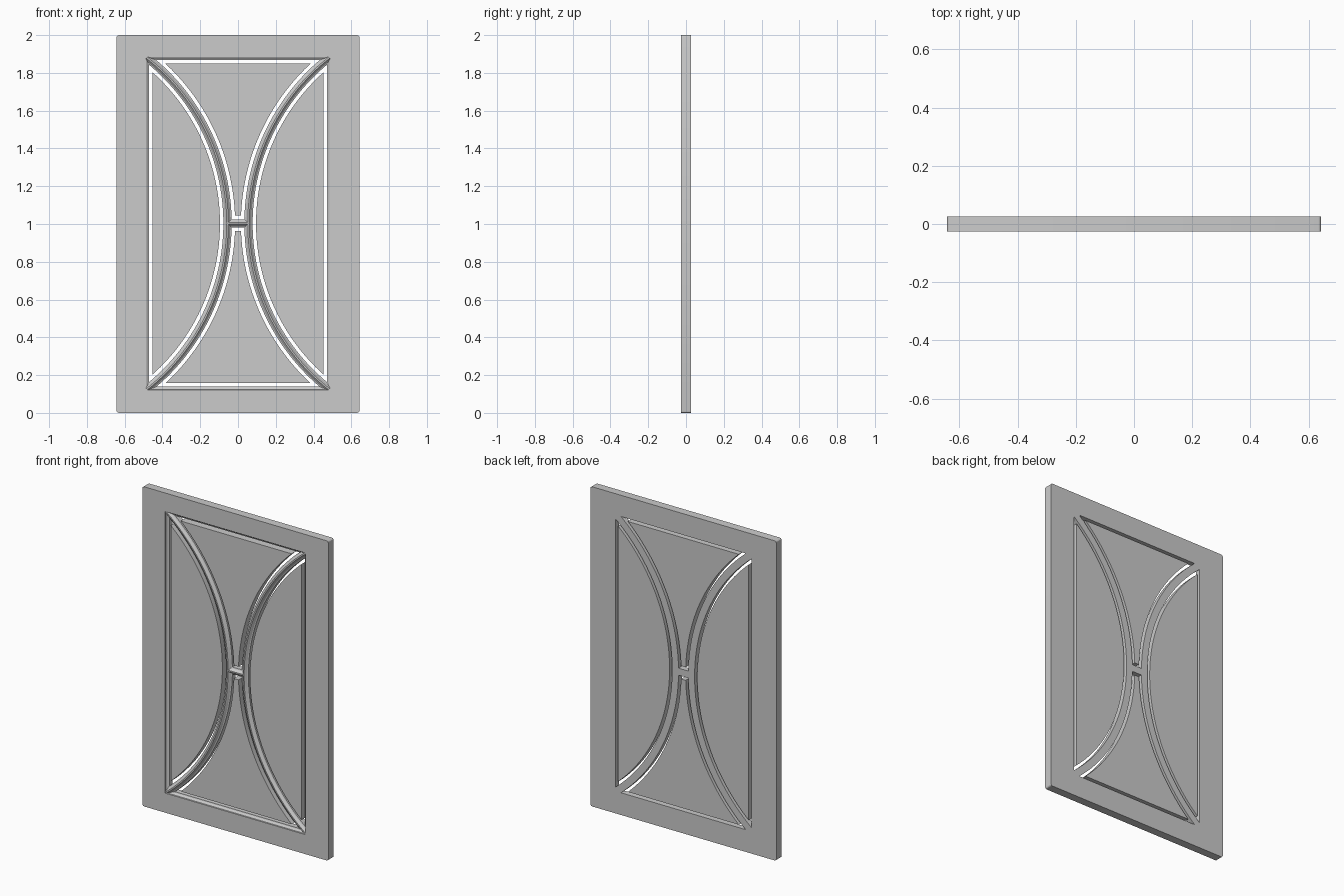
import bpy, bmesh
from math import sin, cos, pi, sqrt, asin

if "Cube" in bpy.data.objects:
    bpy.data.objects.remove(bpy.data.objects["Cube"])

# Main dimensions
FRONT, BACK, PANEL_FRONT = -0.026, 0.026, -0.018
OX, OZ, CZ = 0.487, 0.881, 1.003        # moulded opening half-size and centre height
LIP, SLOT, HALF = 0.017, 0.018, 0.022   # frame lip, see-through slot, rib half width
RIB_X = 0.0555                          # rib centre line at mid height
SAG = OX - RIB_X
R = (OZ ** 2 + SAG ** 2) / (2 * SAG)
CX = -RIB_X - R                         # arc centre of the left rib
GAP = HALF + SLOT
RIB = [(-HALF, BACK), (-HALF, -0.008), (-0.015, -0.011), (-0.010, -0.018), (-0.004, -0.024),
       (0.004, -0.024), (0.010, -0.018), (0.015, -0.011), (HALF, -0.008), (HALF, BACK)]


def finish(bm, name):
    bmesh.ops.remove_doubles(bm, verts=bm.verts, dist=1e-5)
    bmesh.ops.recalc_face_normals(bm, faces=bm.faces)
    me = bpy.data.meshes.new(name)
    bm.to_mesh(me)
    bm.free()
    ob = bpy.data.objects.new(name, me)
    bpy.context.collection.objects.link(ob)
    bpy.ops.object.select_all(action='DESELECT')
    ob.select_set(True)
    bpy.context.view_layer.objects.active = ob
    bpy.ops.object.shade_smooth_by_angle(angle=0.4)
    return ob


def loft(name, rings, closed):
    """Skin closed rings of points; join last to first when closed, else cap the ends."""
    bm = bmesh.new()
    vs = [[bm.verts.new(p) for p in ring] for ring in rings]
    n = len(vs[0])
    pairs = list(zip(vs, vs[1:])) + ([(vs[-1], vs[0])] if closed else [])
    for a, b in pairs:
        for i in range(n):
            j = (i + 1) % n
            bm.faces.new((a[i], a[j], b[j], b[i]))
    if not closed:
        bm.faces.new(vs[0])
        bm.faces.new(vs[-1])
    return finish(bm, name)


def panel(name, outline):
    return loft(name, [[(x, y, z) for x, z in outline] for y in (PANEL_FRONT, BACK)], False)


def arc(r, a0, a1, n=40):
    """Points on a circle about the left rib's arc centre."""
    return [(CX + r * cos(a0 + (a1 - a0) * i / n), CZ + r * sin(a0 + (a1 - a0) * i / n))
            for i in range(n + 1)]


def rect_ring(hx, hz, cz, y, r):
    pts = []
    for k, (sx, sz) in enumerate(((1, 1), (-1, 1), (-1, -1), (1, -1))):
        for i in range(4):
            a = (k + i / 3) * pi / 2
            pts.append((sx * (hx - r) + r * cos(a), y, cz + sz * (hz - r) + r * sin(a)))
    return pts


# Outer frame with moulded inner edge
rings = [rect_ring(0.643, 1.0, 1.0, y, 0.012) for y in (BACK, FRONT)]
for inset, y in ((0, FRONT), (0.001, -0.019), (0.006, -0.016), (0.011, -0.010),
                 (LIP, -0.008), (LIP, BACK)):
    rings.append(rect_ring(OX - inset, OZ - inset, CZ, y, 0.0001))
loft("outer_frame", rings, True)

# Curved ribs and side panels, mirrored left to right
end = asin(OZ / R) + 0.012
inner_x = OX - LIP - SLOT
r_side = R - GAP
side_a = asin(sqrt(r_side ** 2 - (-inner_x - CX) ** 2) / r_side)
for side, s in (("left", 1), ("right", -1)):
    rib_rings = []
    for i in range(65):
        a = -end + 2 * end * i / 64
        rib_rings.append([(s * (CX + (R + o) * cos(a)), y, CZ + (R + o) * sin(a)) for o, y in RIB])
    loft(side + "_curved_rib", rib_rings, False)
    panel(side + "_panel", [(s * x, z) for x, z in arc(r_side, -side_a, side_a, 64)])

# Small bridge between the ribs
loft("centre_bridge", [[(x, y, CZ + o) for o, y in RIB] for x in (-RIB_X, RIB_X)], False)

# Upper and lower panels, mirrored about mid height
r_end = R + GAP
a0 = asin((GAP + 0.001) / r_end)
a1 = asin((OZ - LIP - SLOT) / r_end)
half = arc(r_end, a0, a1)
outline = half + [(-x, z) for x, z in reversed(half)]
panel("upper_panel", outline)
panel("lower_panel", [(x, 2 * CZ - z) for x, z in outline])
